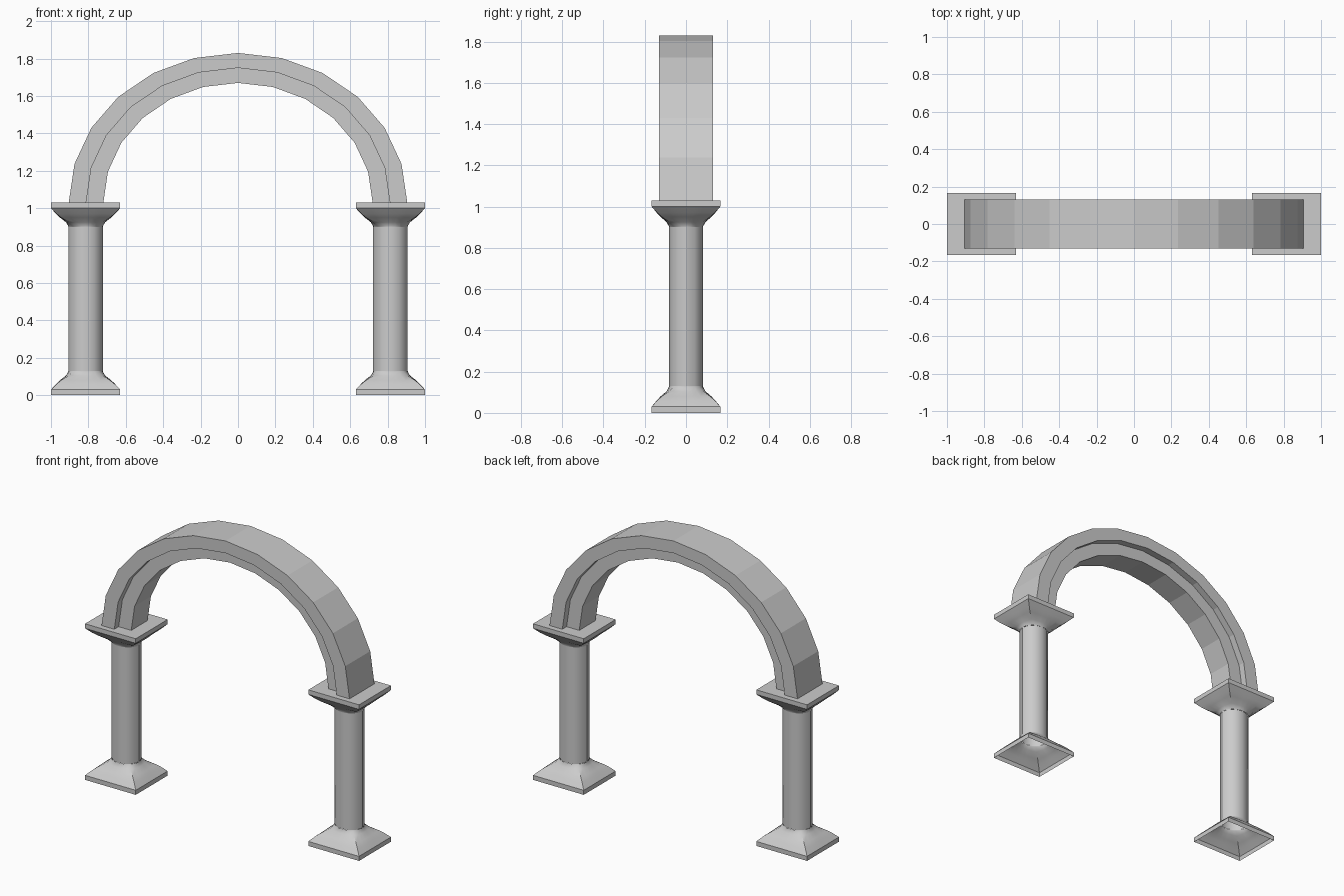
import bpy, bmesh
from math import sin, cos, pi, radians

if "Cube" in bpy.data.objects:
    bpy.data.objects.remove(bpy.data.objects["Cube"])

PX, YS = 0.815, 0.9      # pillar centre x, depth ratio
TOP = 1.03               # height of a whole pillar
R = 0.0925               # shaft radius


def loft(name, rings, caps=(), closed=False):
    """Skin a list of equal-length rings of points into one mesh."""
    bm = bmesh.new()
    vs = [[bm.verts.new(p) for p in ring] for ring in rings]
    n = len(vs[0])
    for a, b in zip(vs, vs[1:]):
        for i in range(n):
            j = (i + 1) % n
            bm.faces.new((a[i], a[j], b[j], b[i]))
    for k in caps:
        bm.faces.new(vs[k])
    bmesh.ops.recalc_face_normals(bm, faces=bm.faces)
    me = bpy.data.meshes.new(name)
    bm.to_mesh(me)
    bm.free()
    ob = bpy.data.objects.new(name, me)
    bpy.context.collection.objects.link(ob)
    return ob


def smooth(ob, deg):
    bpy.ops.object.select_all(action='DESELECT')
    ob.select_set(True)
    bpy.context.view_layer.objects.active = ob
    bpy.ops.object.shade_smooth_by_angle(angle=radians(deg))


def blend_ring(cx, z, half, t, n=24):
    """Ring between a square (t=0) and the round shaft (t=1)."""
    pts = []
    for i in range(n):
        c, s = cos(2 * pi * i / n), sin(2 * pi * i / n)
        k = half / max(abs(c), abs(s))
        r = k * (1 - t) + R * t
        pts.append((cx + r * c, r * s * YS, z))
    return pts


# height, half width of square, roundness: plinth flaring into the shaft
FLARE = [(0, .185, 0), (.03, .185, 0), (.06, .165, .1), (.08, .152, .25),
         (.105, .12, .55), (.125, .095, .9), (.13, .0925, 1)]

for side, cx in (("left", -PX), ("right", PX)):
    # hollow base and its upside-down twin, the capital
    base = loft(side + "_base", [blend_ring(cx, *f) for f in FLARE])
    capital = loft(side + "_capital",
                   [blend_ring(cx, TOP - z, h, t) for z, h, t in FLARE], caps=(0,))
    # twelve-sided shaft
    shaft = loft(side + "_shaft", [blend_ring(cx, z, R, 1, 12) for z in (.13, .9)])
    for ob in (base, capital, shaft):
        smooth(ob, 32)

# arch: stepped section (elliptical radius x, radius z, y) swept over 12 segments
OUT, MID, INN = (.905, .80), (.812, .72), (.72, .64)
D, d = 0.13, 0.085
SECTION = [(*OUT, -D), (*OUT, D), (*MID, D), (*MID, d),
           (*INN, d), (*INN, -d), (*MID, -d), (*MID, -D)]
rings = [[(rx * cos(pi * i / 12), y, TOP + rz * sin(pi * i / 12))
          for rx, rz, y in SECTION] for i in range(13)]
loft("arch", rings, caps=(0, 12))
